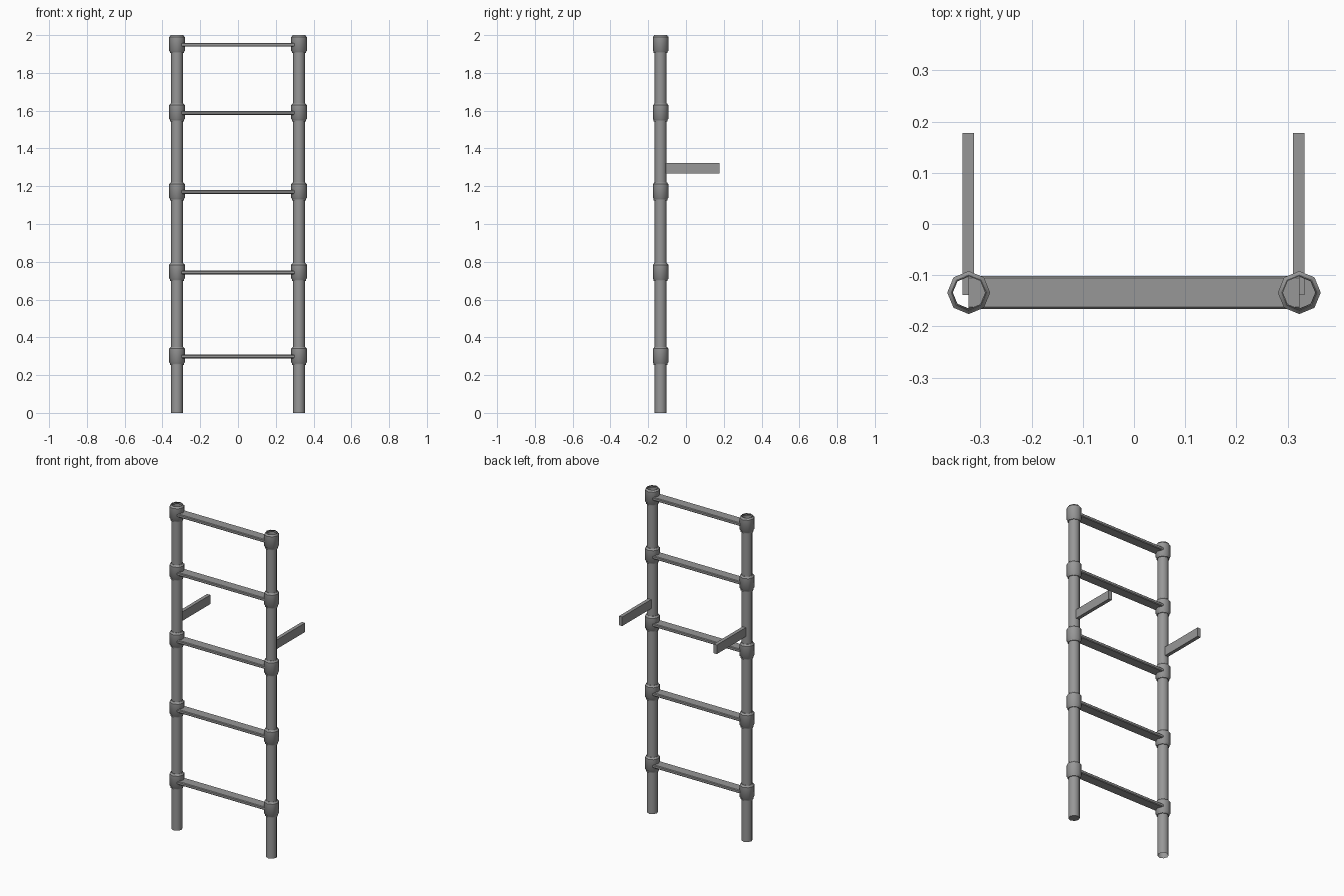
import bpy, bmesh, math

if "Cube" in bpy.data.objects:
    bpy.data.objects.remove(bpy.data.objects["Cube"])

SIDES = 8
POST_X, POST_Y = 0.323, -0.134
RUNG_Z = [0.299, 0.743, 1.17, 1.588, 1.949]

# dark grey metal
metal = bpy.data.materials.new("dark_grey")
metal.diffuse_color = (0.31, 0.31, 0.31, 1)
metal.use_nodes = True
metal.node_tree.nodes["Principled BSDF"].inputs["Base Color"].default_value = metal.diffuse_color


def finish(name, bm, smooth=False, recalc=True):
    if recalc:
        bmesh.ops.recalc_face_normals(bm, faces=bm.faces)
    mesh = bpy.data.meshes.new(name)
    bm.to_mesh(mesh)
    bm.free()
    mesh.materials.append(metal)
    ob = bpy.data.objects.new(name, mesh)
    bpy.context.collection.objects.link(ob)
    if smooth:
        bpy.ops.object.select_all(action='DESELECT')
        ob.select_set(True)
        bpy.context.view_layer.objects.active = ob
        bpy.ops.object.shade_smooth_by_angle(angle=math.radians(46))
    return ob


def lathe(name, profile, x, y, cap_bottom=False):
    """Eight-sided open tube from (radius, z) pairs, lowest first."""
    bm = bmesh.new()
    rings = [[bm.verts.new((x + r * math.cos(2 * math.pi * i / SIDES),
                            y + r * math.sin(2 * math.pi * i / SIDES), z))
              for i in range(SIDES)] for r, z in profile]
    for a, b in zip(rings, rings[1:]):
        for i in range(SIDES):
            j = (i + 1) % SIDES
            bm.faces.new((a[i], a[j], b[j], b[i]))
    if cap_bottom:
        bm.faces.new(rings[0][::-1])
    return finish(name, bm, smooth=True, recalc=False)


def box(name, lo, hi, bevel=0.0):
    bm = bmesh.new()
    bmesh.ops.create_cube(bm, size=1)
    for v in bm.verts:
        v.co = [(l + h) / 2 + c * (h - l) for l, h, c in zip(lo, hi, v.co)]
    if bevel:
        # chamfer only the long edges running along x
        edges = [e for e in bm.edges
                 if abs(e.verts[0].co.x - e.verts[1].co.x) > 0.1]
        bmesh.ops.bevel(bm, geom=edges, offset=bevel, segments=1,
                        affect='EDGES', profile=0.5)
    return finish(name, bm)


for side, s in (("left", -1), ("right", 1)):
    x = s * POST_X
    # hollow upright post
    lathe(f"{side}_post", [(0.032, 0), (0.032, 1.99)], x, POST_Y, s > 0)
    # joint collars with stepped lower lip and chamfered top
    for n, z in enumerate(RUNG_Z, 1):
        lathe(f"{side}_collar_{n}",
              [(0.031, z - 0.045), (0.037, z - 0.045), (0.037, z - 0.036),
               (0.042, z - 0.031), (0.042, z + 0.041), (0.036, z + 0.046),
               (0.034, z + 0.051), (0.032, z + 0.051)], x, POST_Y)
    # wall bracket
    box(f"{side}_bracket", (x - 0.012, -0.139, 1.268), (x + 0.01, 0.178, 1.324))

# flat rungs
for n, z in enumerate(RUNG_Z, 1):
    box(f"rung_{n}", (-POST_X, POST_Y - 0.032, z - 0.01),
        (POST_X, POST_Y + 0.032, z + 0.01), bevel=0.004)
